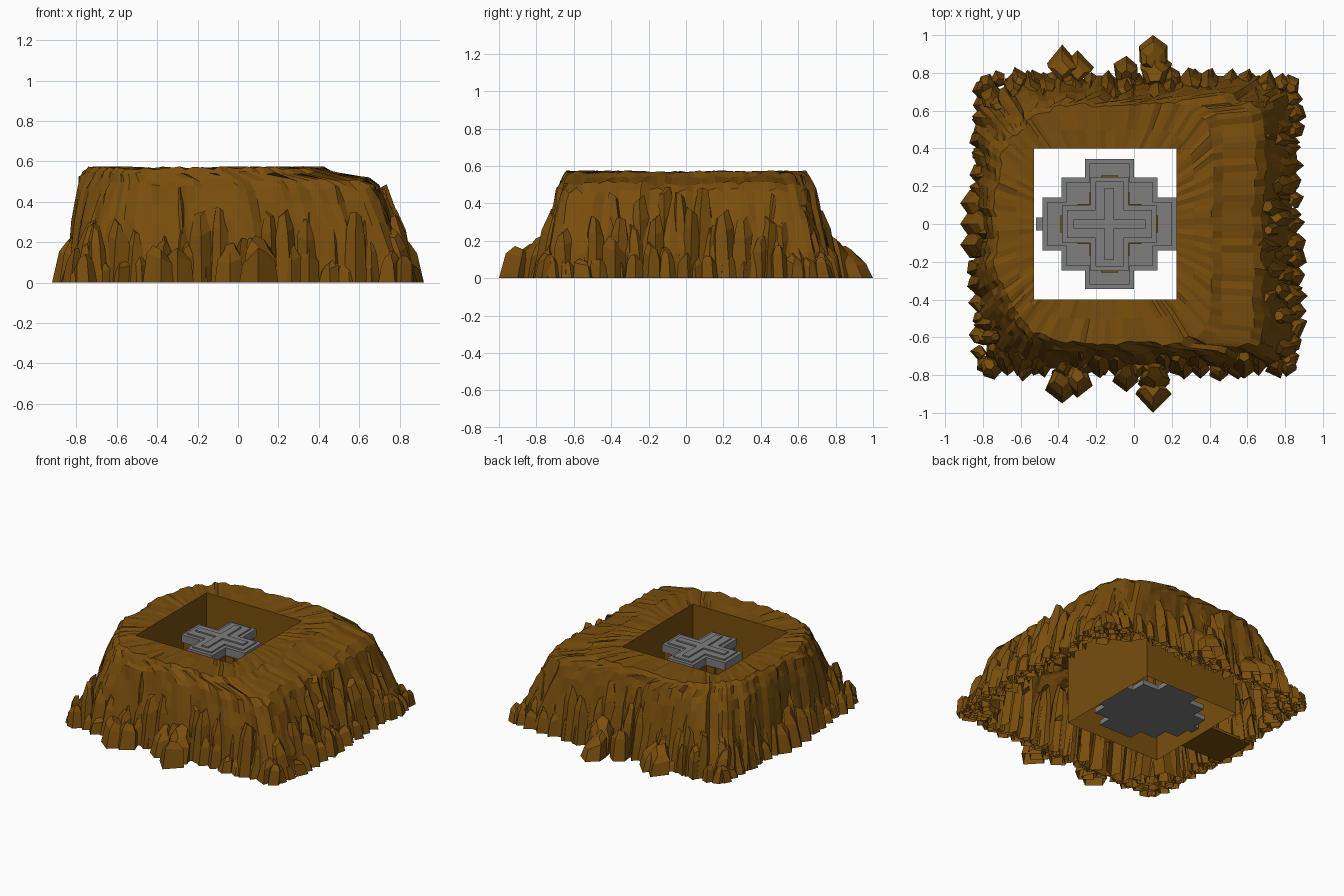
import bpy, bmesh, random
from math import sin, cos, pi

random.seed(11)
cube = bpy.data.objects.get("Cube")
if cube:
    bpy.data.objects.remove(cube, do_unlink=True)


def material(name, rgb):
    m = bpy.data.materials.new(name)
    m.use_nodes = True
    m.diffuse_color = (*rgb, 1)
    bsdf = m.node_tree.nodes["Principled BSDF"]
    bsdf.inputs["Base Color"].default_value = (*rgb, 1)
    bsdf.inputs["Roughness"].default_value = 0.9
    return m


brown = material("brown rock", (0.19, 0.076, 0.004))
grey = material("grey metal", (0.21, 0.21, 0.21))


def finish(bm, name, mat):
    bmesh.ops.recalc_face_normals(bm, faces=bm.faces)
    me = bpy.data.meshes.new(name)
    bm.to_mesh(me)
    bm.free()
    me.materials.append(mat)
    ob = bpy.data.objects.new(name, me)
    bpy.context.collection.objects.link(ob)


def box(name, mat, x0, x1, y0, y1, z0, z1):
    bm = bmesh.new()
    vs = [bm.verts.new((x, y, z)) for z in (z0, z1)
          for x, y in ((x0, y0), (x1, y0), (x1, y1), (x0, y1))]
    bm.faces.new(vs[:4][::-1])
    bm.faces.new(vs[4:])
    for i in range(4):
        j = (i + 1) % 4
        bm.faces.new((vs[i], vs[j], vs[j + 4], vs[i + 4]))
    finish(bm, name, mat)


# Even samples around a unit square, corners included
SIDE = 34
square = []
for k in range(4):
    for i in range(SIDE):
        u, v = -1 + 2 * i / SIDE, -1
        for _ in range(k):
            u, v = -v, u
        square.append((u, v))


def outline(u, v, x0, x1, y1, left, right):
    """Rounded rectangle point; a higher left or right power is squarer."""
    p = left if u < 0 else right
    r = 1 / (abs(u) ** p + abs(v) ** p) ** (1 / p)
    return (x0 + x1) / 2 + u * r * (x1 - x0) / 2, v * r * y1


# Mesa shell: cliff, sloping right shelf, rounded plateau and pit walls
levels = [
    (0.00, -0.83, 0.85, 0.77, 8, 12),
    (0.14, -0.82, 0.82, 0.745, 6, 10),
    (0.30, -0.80, 0.76, 0.715, 4.5, 9),
    (0.40, -0.79, 0.72, 0.695, 4, 9),
    (0.47, -0.78, 0.69, 0.68, 3.6, 9),
    (0.51, -0.77, 0.64, 0.665, 3.3, 9),
    (0.545, -0.755, 0.47, 0.65, 3, 8),
    (0.57, -0.735, 0.42, 0.635, 2.8, 6),
    (0.57, -0.62, 0.32, 0.50, 4, 5),
]
ridge = [random.uniform(-0.025, 0.025) for _ in range(len(square) // 2)]
bm = bmesh.new()
rings = []
for n, (z, *shape) in enumerate(levels):
    amount = 0.4 if n == 8 else 0.8 if n > 5 else 1
    ring = []
    for i, (u, v) in enumerate(square):
        x, y = outline(u, v, *shape)
        d = 1 + amount * (ridge[i // 2] + random.uniform(-0.01, 0.01))
        dz = 0 if n == 0 else random.uniform(-0.02, 0.015) if n < 6 else random.uniform(-0.012, 0.006)
        ring.append(bm.verts.new((x * d, y * d, z + dz)))
    rings.append(ring)
for z in (0.565, 0.0):
    rings.append([bm.verts.new((-0.152 + 0.377 * u, 0.4 * v, z)) for u, v in square])
for a, b in zip(rings, rings[1:]):
    for i in range(len(square)):
        j = (i + 1) % len(square)
        bm.faces.new((a[i], a[j], b[j], b[i]))
finish(bm, "mesa_shell", brown)


# Rock columns: tapered prisms with a chamfered, tilted top
def add_rock(bm, x, y, r, h, angle, lean, open_back=False):
    sides = random.choice((4, 5, 6))
    tilt = random.uniform(0, 2 * pi)
    rows = []
    for scale, t in ((1.0, 0), (0.85, 0.72), (0.45, 1)):
        row = []
        for k in range(sides):
            a = angle + 2 * pi * k / sides
            q = r * scale * (1 if k == 0 else random.uniform(0.8, 1))
            z = h * t + (0.35 * r * cos(a - tilt) if t else 0)
            row.append(bm.verts.new((x - cos(angle) * lean * t + q * cos(a),
                                     y - sin(angle) * lean * t + q * sin(a), z)))
        rows.append(row)
    for a, b in zip(rows, rows[1:]):
        for k in range(sides):
            # The side buried in the cliff is left open
            if not (open_back and cos(2 * pi * (k + 0.5) / sides) < -0.3):
                m = (k + 1) % sides
                bm.faces.new((a[k], a[m], b[m], b[k]))
    bm.faces.new(rows[-1])


def rock_row(name, count, shape, radius, height, lean):
    bm = bmesh.new()
    for i in range(count):
        u, v = square[int(i * len(square) / count)]
        x, y = outline(u, v, *shape)
        if abs(u) > abs(v):
            angle = 0 if u > 0 else pi
        else:
            angle = pi / 2 if v > 0 else -pi / 2
        corner = min(abs(u), abs(v)) ** 4
        low = 1 - 0.35 * corner
        add_rock(bm, x + random.uniform(-0.012, 0.012), y + random.uniform(-0.012, 0.012),
                 random.uniform(*radius), low * random.uniform(*height),
                 angle + random.uniform(-0.4, 0.4), lean, corner < 0.3)
    finish(bm, name, brown)


rock_row("foot_rocks", 72, (-0.815, 0.845, 0.765, 24, 24), (0.045, 0.07), (0.08, 0.22), 0.02)
rock_row("middle_columns", 60, (-0.79, 0.81, 0.74, 12, 14), (0.05, 0.08), (0.2, 0.36), 0.05)
rock_row("tall_columns", 48, (-0.765, 0.755, 0.705, 5, 10), (0.05, 0.08), (0.36, 0.49), 0.06)

# Outlying boulders, the same at front and back
bm = bmesh.new()
for s in (-1, 1):
    for x, y, r, h in ((-0.38, 0.85, 0.1, 0.15), (-0.3, 0.83, 0.09, 0.14),
                       (0.1, 0.9, 0.1, 0.14), (0.11, 0.82, 0.1, 0.2),
                       (-0.04, 0.81, 0.08, 0.17)):
        add_rock(bm, x, s * y, r, h, s * pi / 2, 0.03)
    add_rock(bm, -0.83, s * 0.11, 0.09, 0.2, pi, 0.03)
add_rock(bm, -0.82, 0, 0.1, 0.26, pi, 0.04)
add_rock(bm, 0.84, -0.38, 0.08, 0.2, 0, 0.03)
finish(bm, "outlying_boulders", brown)

# Flat rock sill under the left flank
box("rock_sill", brown, -0.86, -0.53, -0.15, 0.15, 0, 0.02)

# Stepped platform in the pit with a rock pillar carrying a metal cross
CX = -0.13


def stepped_part(name, rects, z0, z1, mat=grey):
    """Centred rectangles merged into one stepped outline and extruded."""
    xs = sorted({s * a for a, b in rects for s in (-1, 1)})
    ys = sorted({s * b for a, b in rects for s in (-1, 1)})
    bm = bmesh.new()
    grid = {(i, j): bm.verts.new((CX + x, y, z0)) for i, x in enumerate(xs) for j, y in enumerate(ys)}
    for i in range(len(xs) - 1):
        for j in range(len(ys) - 1):
            mx, my = (xs[i] + xs[i + 1]) / 2, (ys[j] + ys[j + 1]) / 2
            if any(abs(mx) < a and abs(my) < b for a, b in rects):
                bm.faces.new((grid[i, j], grid[i + 1, j], grid[i + 1, j + 1], grid[i, j + 1]))
    bmesh.ops.delete(bm, geom=[v for v in bm.verts if not v.link_faces], context='VERTS')
    top = bmesh.ops.extrude_face_region(bm, geom=bm.faces[:], use_keep_orig=True)["geom"]
    for g in top:
        if isinstance(g, bmesh.types.BMVert):
            g.co.z = z1
    finish(bm, name, mat)


def shrink(rects, d):
    return [(a - d, b - d) for a, b in rects]


base = [(0.355, 0.14), (0.255, 0.245), (0.13, 0.345)]
cross = [(0.25, 0.1), (0.1, 0.25)]
pillar = [(0.258, 0.045), (0.24, 0.09), (0.17, 0.106)]
stepped_part("platform_base", base, 0.045, 0.08)
stepped_part("platform_step", shrink(base, 0.025), 0.08, 0.095)
stepped_part("rock_pillar", pillar + [(b, a) for a, b in pillar], 0.095, 0.44, brown)
stepped_part("cross_slab", cross, 0.44, 0.495)
stepped_part("cross_panel", shrink(cross, 0.025), 0.495, 0.505)
stepped_part("cross_ridge", [(0.19, 0.025), (0.025, 0.19)], 0.505, 0.515)

# Small tab at the left end of the platform
box("platform_tab", grey, -0.52, -0.48, -0.035, 0.035, 0.045, 0.07)
